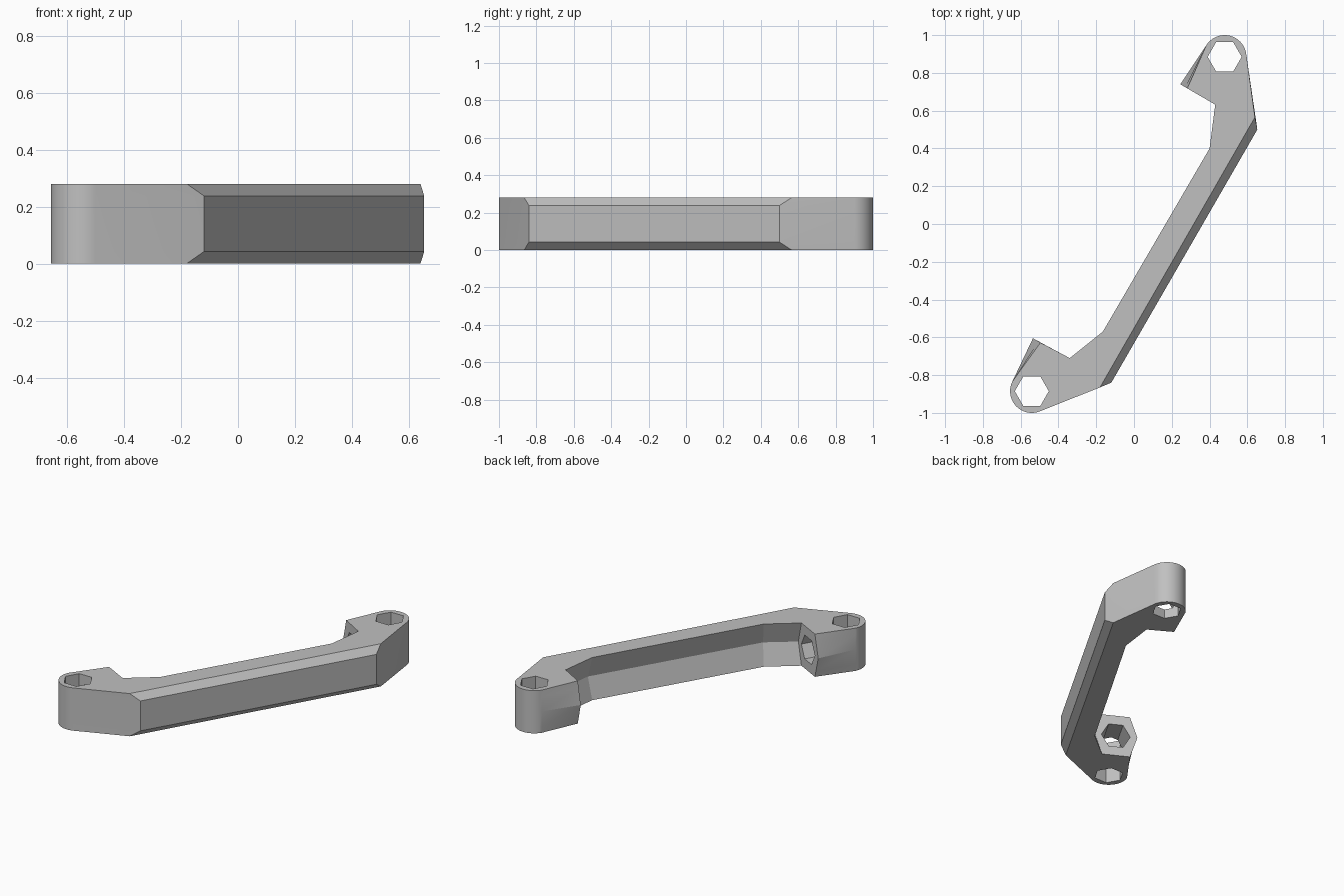
import bpy
import bmesh
from math import cos, sin, radians, pi
from mathutils import Vector

cube = bpy.data.objects.get("Cube")
if cube:
    bpy.data.objects.remove(cube, do_unlink=True)

HEIGHT, CHAMFER, MID = 0.28, 0.042, 0.14
RADIUS, HOLE = 0.115, 0.09
ALONG = Vector((0.5, 0.866, 0))       # direction of the grip
ACROSS = Vector((0.866, -0.5, 0))     # direction along the foot faces
UP = Vector((0, 0, 1))
TOP_EYE = Vector((0.48, 0.885, MID))
LOW_EYE = Vector((-0.541, -0.885, MID))

grey = bpy.data.materials.new("mid grey")
grey.use_nodes = True
grey.diffuse_color = (0.53, 0.53, 0.53, 1)
grey.node_tree.nodes["Principled BSDF"].inputs["Base Color"].default_value = grey.diffuse_color


def make_object(name, bm):
    bmesh.ops.recalc_face_normals(bm, faces=bm.faces)
    mesh = bpy.data.meshes.new(name)
    bm.to_mesh(mesh)
    bm.free()
    mesh.materials.append(grey)
    obj = bpy.data.objects.new(name, mesh)
    bpy.context.collection.objects.link(obj)
    return obj


def loft(name, rings):
    """Skin a stack of equal rings and cap both ends."""
    bm = bmesh.new()
    rows = [[bm.verts.new(p) for p in ring] for ring in rings]
    count = len(rows[0])
    for low, high in zip(rows, rows[1:]):
        for i in range(count):
            j = (i + 1) % count
            bm.faces.new((low[i], low[j], high[j], high[i]))
    bm.faces.new(rows[0][::-1])
    bm.faces.new(rows[-1])
    return make_object(name, bm)


def hex_prism(name, start, end, u, v):
    spokes = [HOLE * (cos(k * pi / 3) * u + sin(k * pi / 3) * v) for k in range(6)]
    return loft(name, [[p + s for s in spokes] for p in (start, end)])


def arc(centre, first, last, steps=20):
    points = []
    for k in range(steps + 1):
        a = radians(first + (last - first) * k / steps)
        p = (centre.x + RADIUS * cos(a), centre.y + RADIUS * sin(a))
        points.append((p, p, "round"))
    return points


# Outline corners: position on the flat faces, position at mid height, kind
outline = [
    ((-0.18, -0.865), (-0.12, -0.84), "outer"),
    ((0.64, 0.565), (0.653, 0.50), "outer"),
    *arc(TOP_EYE, 8, 148),
    ((0.282, 0.718), (0.245, 0.74), "inner"),
    ((0.43, 0.632), (0.468, 0.61), "inner"),
    ((0.40, 0.40), (0.44, 0.388), "inner"),
    ((-0.165, -0.57), (-0.137, -0.602), "inner"),
    ((-0.34, -0.71), (-0.302, -0.732), "inner"),
    ((-0.495, -0.628), (-0.535, -0.605), "inner"),
    *arc(LOW_EYE, 154, 291),
]


def ring(z):
    """Outer edges are chamfered; inner edges form a V that peaks at mid height."""
    edge = min(z, HEIGHT - z)
    points = []
    for flat, mid, kind in outline:
        t = min(edge / (CHAMFER if kind == "outer" else MID), 1)
        p = Vector(flat).lerp(Vector(mid), t)
        points.append((p.x, p.y, z))
    return points


handle = loft("handle", [ring(z) for z in (0, CHAMFER, MID, HEIGHT - CHAMFER, HEIGHT)])

# Hexagonal sockets: one through each eye, one from each foot face into the eye
X, Y = Vector((1, 0, 0)), Vector((0, 1, 0))
cutters = []
for label, eye, side in (("back", TOP_EYE, -1), ("front", LOW_EYE, 1)):
    cutters.append(hex_prism(label + "_eye_cutter", eye - UP * 0.3, eye + UP * 0.3, X, Y))
    cutters.append(hex_prism(label + "_foot_cutter", eye, eye + ALONG * side * 0.32, ACROSS, UP))

for cutter in cutters:
    cutter.hide_render = True
    mod = handle.modifiers.new(cutter.name, "BOOLEAN")
    mod.operation = "DIFFERENCE"
    mod.solver = "EXACT"
    mod.object = cutter

# Apply the cuts, drop the cutters and smooth the rounded ends
bpy.ops.object.select_all(action="DESELECT")
bpy.context.view_layer.objects.active = handle
handle.select_set(True)
for mod in list(handle.modifiers):
    bpy.ops.object.modifier_apply(modifier=mod.name)
for cutter in cutters:
    bpy.data.objects.remove(cutter, do_unlink=True)
bpy.ops.object.shade_smooth_by_angle(angle=radians(15))
